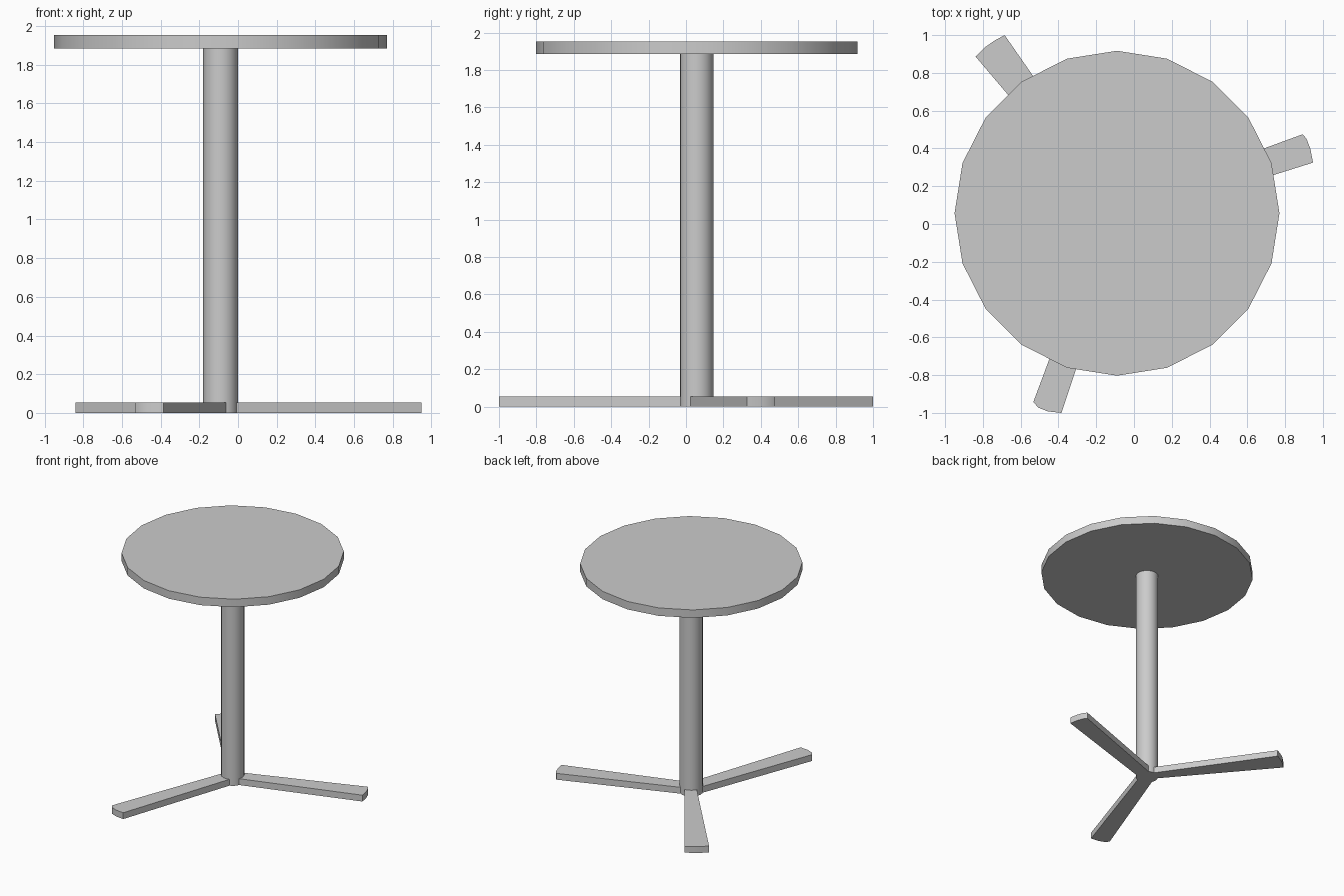
import bpy
import bmesh

if "Cube" in bpy.data.objects:
    bpy.data.objects.remove(bpy.data.objects["Cube"])

CX, CY = -0.09, 0.057
LEG_H = 0.054


def cylinder(name, radius, z0, z1, sides=20):
    bpy.ops.mesh.primitive_cylinder_add(
        vertices=sides, radius=radius, depth=z1 - z0, location=(CX, CY, (z0 + z1) / 2),
        rotation=(0, 0, 1.5707963))  # a corner points along +x
    ob = bpy.context.object
    ob.name = name
    bpy.ops.object.shade_smooth_by_angle(angle=0.6)


def prism(name, outline, height):
    bm = bmesh.new()
    base = bm.faces.new([bm.verts.new((x, y, 0)) for x, y in outline])
    top = bmesh.ops.extrude_face_region(bm, geom=[base])["geom"]
    bmesh.ops.translate(bm, vec=(0, 0, height),
                        verts=[v for v in top if isinstance(v, bmesh.types.BMVert)])
    bmesh.ops.recalc_face_normals(bm, faces=bm.faces)
    mesh = bpy.data.meshes.new(name)
    bm.to_mesh(mesh)
    bm.free()
    ob = bpy.data.objects.new(name, mesh)
    bpy.context.collection.objects.link(ob)
    bpy.context.view_layer.objects.active = ob
    bpy.ops.object.select_all(action='DESELECT')
    ob.select_set(True)
    bpy.ops.object.shade_smooth_by_angle(angle=0.6)


# Round top and post
cylinder("table_top", 0.86, 1.885, 1.953)
cylinder("post", 0.09, 0.0, 1.886)

# Three tapered feet with rounded tips, each starting inside the post
feet = {
    "right_foot": [(-0.01, 0.024), (0.948, 0.325), (0.934, 0.397),
                   (0.914, 0.45), (0.893, 0.475), (-0.04, 0.134)],
    "back_foot": [(-0.09, 0.146), (-0.685, 1.0), (-0.74, 0.97),
                  (-0.787, 0.937), (-0.839, 0.887), (-0.17, 0.097)],
    "front_foot": [(-0.172, 0.022), (-0.533, -0.942), (-0.507, -0.972),
                   (-0.457, -0.992), (-0.384, -1.0), (-0.062, -0.028)],
}
for name, outline in feet.items():
    prism(name, outline, LEG_H)
